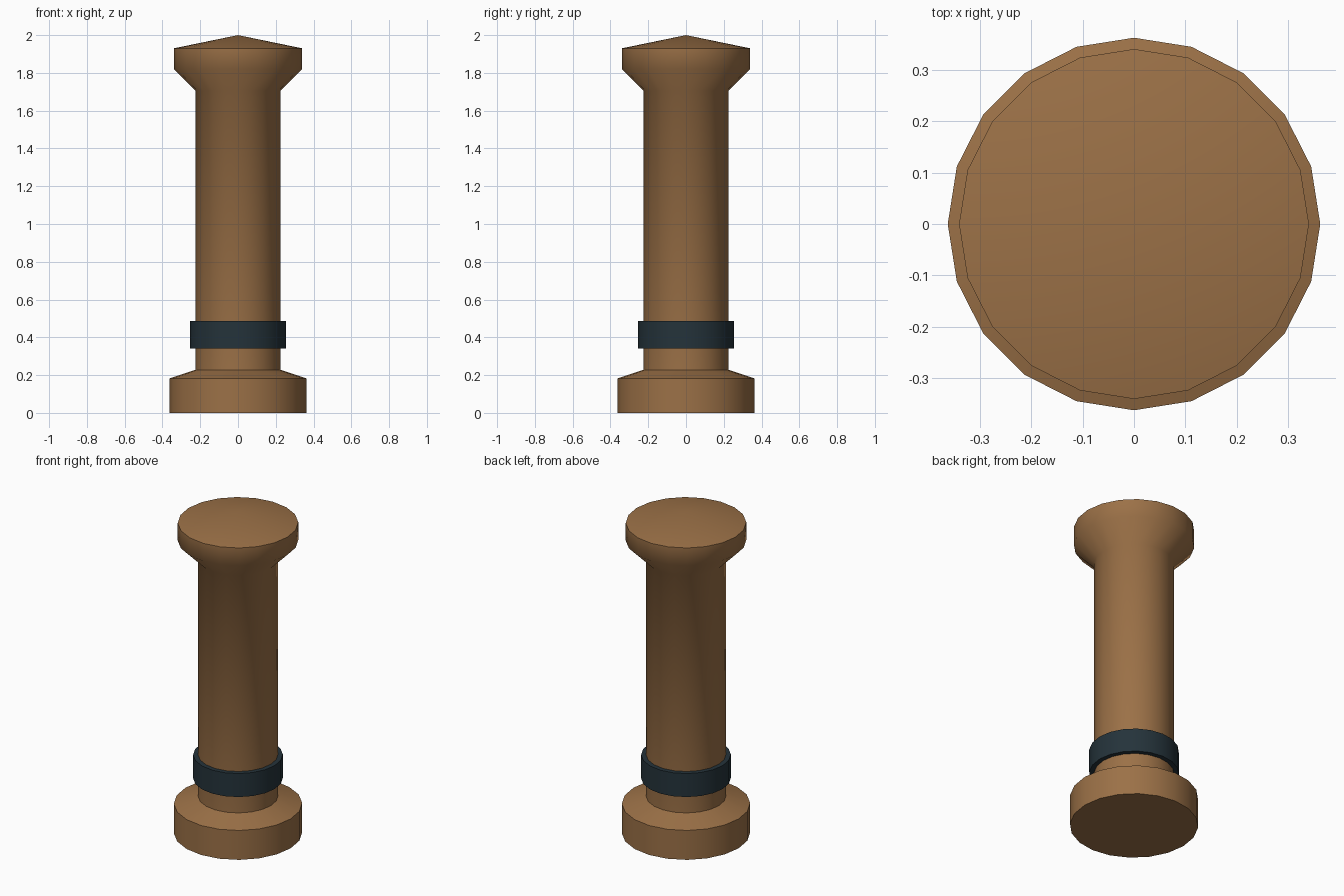
import bpy, bmesh, math

if "Cube" in bpy.data.objects:
    bpy.data.objects.remove(bpy.data.objects["Cube"])

SIDES = 20


def material(name, rgb):
    m = bpy.data.materials.new(name)
    m.diffuse_color = (*rgb, 1)
    m.use_nodes = True
    m.node_tree.nodes["Principled BSDF"].inputs["Base Color"].default_value = m.diffuse_color
    return m


def lathe(name, profile, mat, closed=False, angle=60):
    """Spin (radius, height) points around z; radius 0 makes a pole."""
    bm = bmesh.new()
    rings = []
    for r, z in profile:
        if r == 0:
            rings.append([bm.verts.new((0, 0, z))] * SIDES)
        else:
            rings.append([bm.verts.new((r * math.cos(math.tau * i / SIDES),
                                        r * math.sin(math.tau * i / SIDES), z))
                          for i in range(SIDES)])
    pairs = list(zip(rings, rings[1:]))
    if closed:
        pairs.append((rings[-1], rings[0]))
    for a, b in pairs:
        for i in range(SIDES):
            j = (i + 1) % SIDES
            bm.faces.new(dict.fromkeys((a[i], a[j], b[j], b[i])))
    if not closed:
        bm.faces.new(rings[0][::-1])
    bmesh.ops.recalc_face_normals(bm, faces=bm.faces)
    mesh = bpy.data.meshes.new(name)
    bm.to_mesh(mesh)
    bm.free()
    mesh.materials.append(mat)
    obj = bpy.data.objects.new(name, mesh)
    bpy.context.collection.objects.link(obj)
    bpy.ops.object.select_all(action='DESELECT')
    obj.select_set(True)
    bpy.context.view_layer.objects.active = obj
    bpy.ops.object.shade_smooth_by_angle(angle=math.radians(angle))
    return obj


wood = material("brown_wood", (0.33, 0.165, 0.063))
iron = material("dark_iron", (0.018, 0.033, 0.043))

# Post: wide foot, straight shaft, flared head with a shallow point
lathe("post", [(0.362, 0), (0.362, 0.183), (0.225, 0.228), (0.225, 1.705),
               (0.34, 1.82), (0.34, 1.93), (0, 2.0)], wood)

# Metal band around the lower shaft
lathe("band", [(0.253, 0.34), (0.253, 0.486), (0.222, 0.486), (0.222, 0.34)],
      iron, closed=True)
